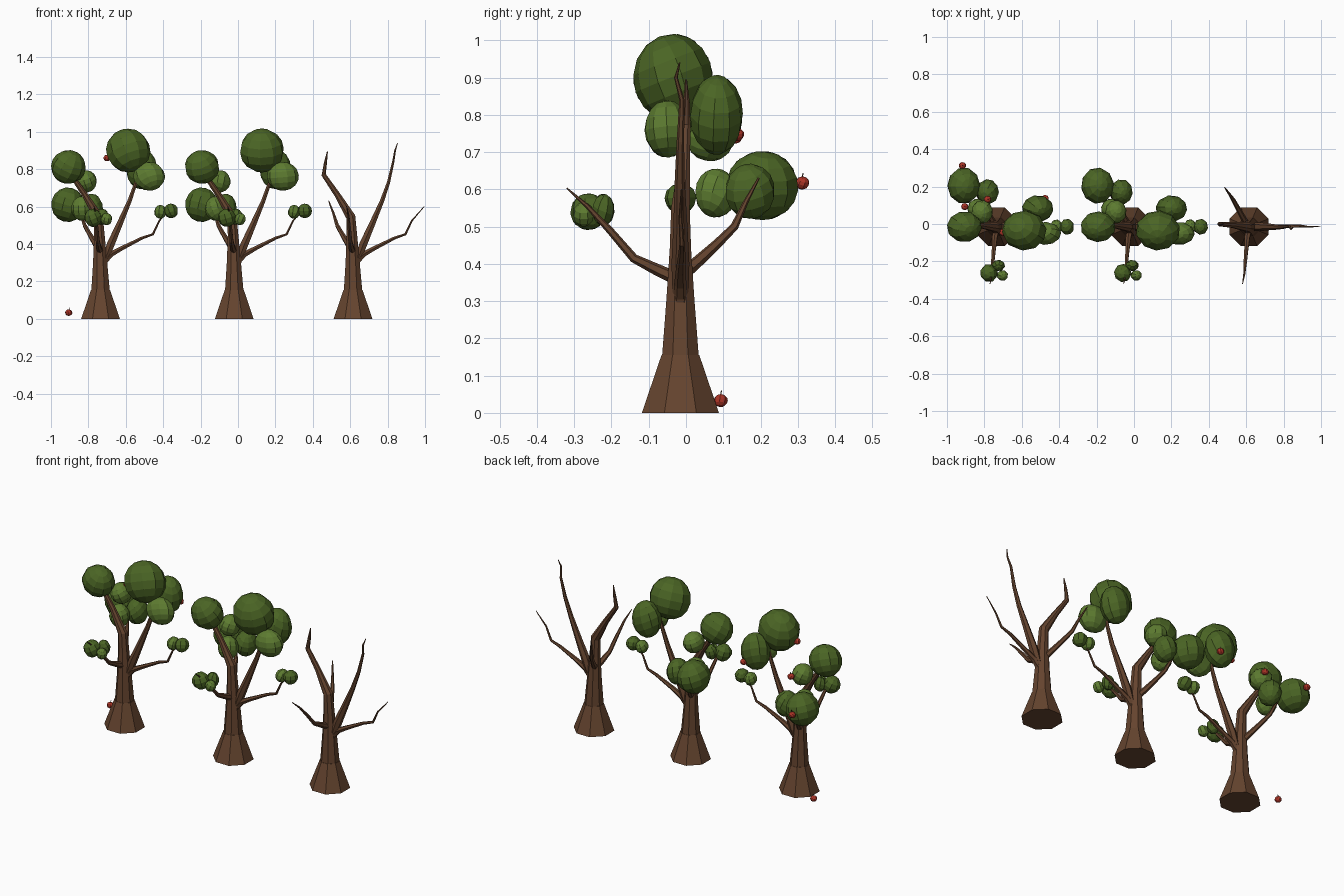
import bpy, bmesh, math, random
from mathutils import Vector, Matrix, Euler

random.seed(4)


def material(name, rgb):
    m = bpy.data.materials.new(name)
    m.diffuse_color = (*rgb, 1)
    return m


BARK = material("bark", (0.13, 0.058, 0.028))
LEAF_DARK = material("leaf_dark", (0.07, 0.13, 0.018))
LEAF_LIGHT = material("leaf_light", (0.11, 0.20, 0.03))
RED = material("apple_red", (0.42, 0.035, 0.02))
STEM = material("stem_brown", (0.06, 0.035, 0.02))


def finish(bm, name, mat):
    bmesh.ops.recalc_face_normals(bm, faces=bm.faces)
    me = bpy.data.meshes.new(name)
    bm.to_mesh(me)
    bm.free()
    me.materials.append(mat)
    ob = bpy.data.objects.new(name, me)
    bpy.context.collection.objects.link(ob)
    return ob


def tube(name, path, origin, sides, mat=BARK):
    """Tapered faceted tube through (x, y, z, radius) points."""
    bm = bmesh.new()
    pts = [Vector(p[:3]) for p in path]
    rings = []
    for i, p in enumerate(pts):
        tangent = pts[min(i + 1, len(pts) - 1)] - pts[max(i - 1, 0)]
        if i == 0 and p.z < 0.2:
            tangent = Vector((0, 0, 1))
        q = Vector((0, 0, 1)).rotation_difference(tangent.normalized())
        ring = []
        for k in range(sides):
            a = 2 * math.pi * (k + 0.5) / sides
            v = Vector((math.cos(a), math.sin(a), 0)) * path[i][3]
            ring.append(bm.verts.new(p + q @ v + Vector(origin)))
        rings.append(ring)
    for a, b in zip(rings, rings[1:]):
        for k in range(sides):
            bm.faces.new((a[k], a[(k + 1) % sides], b[(k + 1) % sides], b[k]))
    bm.faces.new(rings[0][::-1])
    bm.faces.new(rings[-1])
    return finish(bm, name, mat)


def blob(name, centre, radii, mat, seg=10, rings=7):
    """Faceted ellipsoid whose facets are turned at random."""
    bm = bmesh.new()
    bmesh.ops.create_uvsphere(bm, u_segments=seg, v_segments=rings, radius=1.03)
    turn = Euler([random.uniform(-0.5, 0.5) for _ in range(3)]).to_matrix().to_4x4()
    bm.transform(Matrix.Translation(centre) @ Matrix.Diagonal((*radii, 1)) @ turn)
    return finish(bm, name, mat)


# Wood, relative to the trunk axis: x, y, z, radius
STUMP = [(0, 0, 0, 0.112), (0, 0, 0.155, 0.055)]
TRUNK = [(0, 0, 0.155, 0.053), (-0.002, 0, 0.30, 0.041), (-0.006, 0, 0.44, 0.031),
         (-0.012, 0, 0.545, 0.027), (-0.085, 0.01, 0.665, 0.017),
         (-0.157, 0.015, 0.77, 0.013), (-0.148, 0.017, 0.83, 0.009), (-0.137, 0.015, 0.895, 0.003)]
BRANCHES = {
    "tall_branch": [(0.015, 0, 0.29, 0.02), (0.055, 0, 0.40, 0.024), (0.099, 0, 0.50, 0.019),
                    (0.155, -0.002, 0.63, 0.013), (0.19, 0, 0.73, 0.010),
                    (0.215, 0.004, 0.84, 0.007), (0.225, -0.012, 0.90, 0.005), (0.238, -0.002, 0.94, 0.002)],
    "right_branch": [(0.015, 0, 0.30, 0.018), (0.055, 0, 0.345, 0.017), (0.115, 0, 0.378, 0.013),
                     (0.222, 0.004, 0.432, 0.009), (0.28, 0.004, 0.452, 0.007),
                     (0.315, 0, 0.525, 0.005), (0.38, 0.003, 0.60, 0.002)],
    "front_branch": [(0, -0.01, 0.36, 0.018), (-0.01, -0.06, 0.383, 0.016), (-0.015, -0.125, 0.415, 0.012),
                     (-0.02, -0.185, 0.485, 0.010), (-0.025, -0.25, 0.555, 0.006), (-0.035, -0.305, 0.603, 0.002)],
    "back_branch": [(-0.01, 0.01, 0.375, 0.018), (-0.03, 0.045, 0.405, 0.016), (-0.06, 0.10, 0.455, 0.013),
                    (-0.085, 0.145, 0.50, 0.011), (-0.105, 0.175, 0.565, 0.007), (-0.13, 0.21, 0.63, 0.003)],
}

# Foliage as placed on the middle tree: centre, radii, light or dark
D, L = LEAF_DARK, LEAF_LIGHT
FOLIAGE = [
    ((0.128, -0.035, 0.90), (0.116, 0.104, 0.114), D),
    ((0.24, -0.05, 0.762), (0.083, 0.06, 0.075), L),
    ((0.20, 0.082, 0.80), (0.082, 0.070, 0.104), D),
    ((0.30, -0.015, 0.572), (0.033, 0.04, 0.036), L),
    ((0.357, -0.015, 0.577), (0.038, 0.042, 0.038), D),
    ((-0.192, -0.015, 0.812), (0.091, 0.08, 0.088), D),
    ((-0.097, 0.065, 0.735), (0.056, 0.062, 0.058), L),
    ((-0.195, 0.205, 0.61), (0.086, 0.095, 0.09), D),
    ((-0.067, 0.172, 0.595), (0.058, 0.066, 0.072), D),
    ((-0.12, 0.08, 0.59), (0.055, 0.055, 0.064), L),
    ((-0.06, -0.262, 0.54), (0.047, 0.048, 0.048), D),
    ((-0.01, -0.222, 0.545), (0.035, 0.03, 0.042), D),
    ((0.012, -0.275, 0.533), (0.030, 0.028, 0.032), L),
]
APPLES = [(-0.70, -0.045, 0.86), (-0.917, 0.312, 0.617), (-0.475, 0.137, 0.747),
          (-0.783, 0.132, 0.74), (-0.905, 0.093, 0.033)]

for tree, tx in (("apple_tree", -0.735), ("leafy_tree", -0.02), ("bare_tree", 0.615)):
    base = (tx, -0.015, 0)
    tube(tree + "_stump", STUMP, base, 8)
    tube(tree + "_trunk", TRUNK, base, 8)
    for name, path in BRANCHES.items():
        tube(f"{tree}_{name}", path, base, 6)
    if tree != "bare_tree":
        for i, (c, r, mat) in enumerate(FOLIAGE):
            small = max(r) < 0.05
            blob(f"{tree}_foliage_{i + 1}", (c[0] + tx + 0.02, c[1], c[2]), r, mat,
                 8 if small else 10, 6 if small else 8)

# Apples with short stems, four in the crown and one fallen
for i, c in enumerate(APPLES):
    blob(f"apple_{i + 1}", c, (0.019, 0.019, 0.017), RED, 8, 6)
    tube(f"apple_stem_{i + 1}", [(0, 0, 0.012, 0.002), (0.004, 0.002, 0.027, 0.002)], c, 4, STEM)
